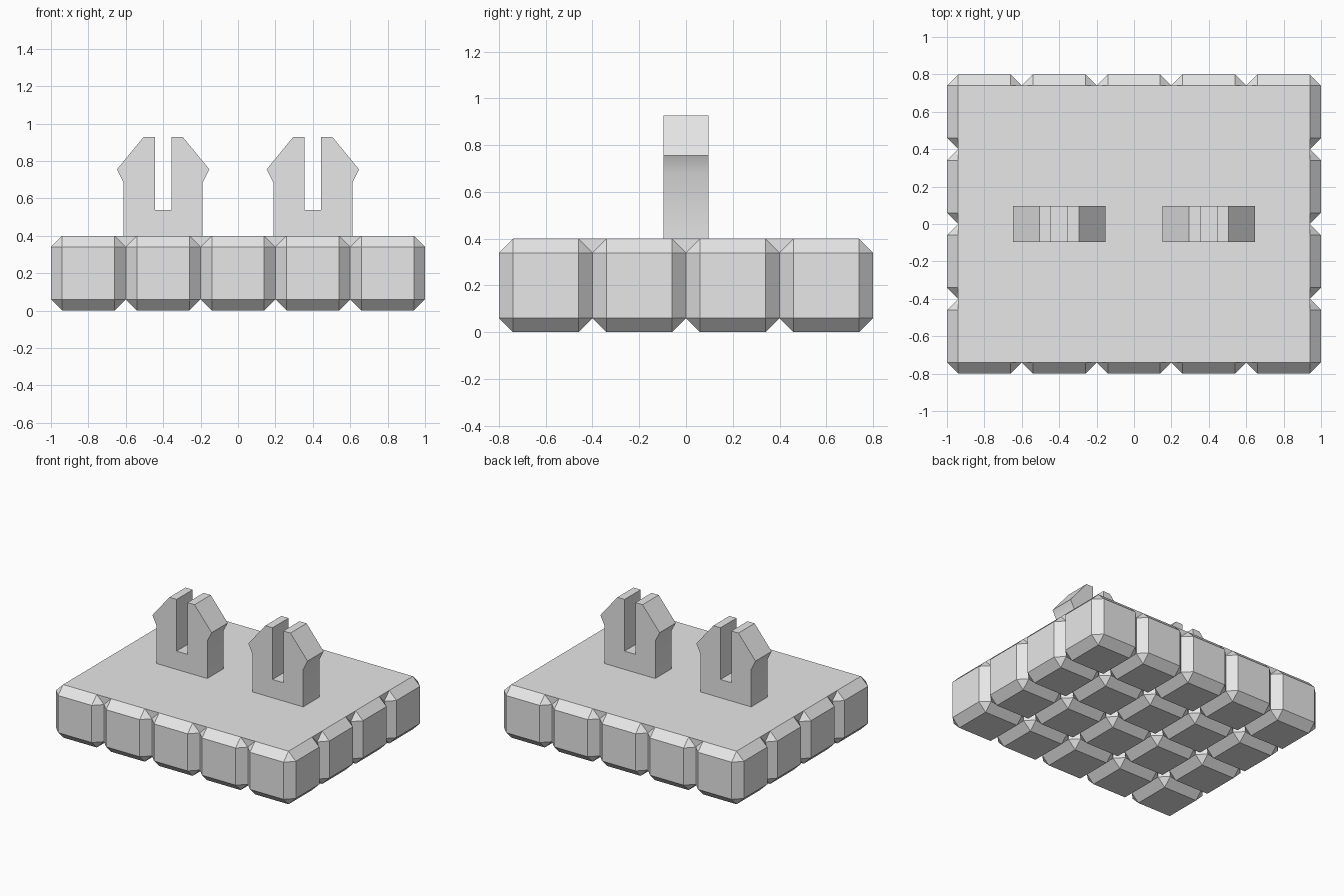
import bpy, bmesh, math
from mathutils import Matrix, Vector

cube = bpy.data.objects.get("Cube")
if cube:
    bpy.data.objects.remove(cube, do_unlink=True)

GREY = (0.8, 0.8, 0.8, 1)
grey = bpy.data.materials.new("light_grey")
grey.use_nodes = True
grey.diffuse_color = GREY
for node in grey.node_tree.nodes:
    if node.type == 'BSDF_PRINCIPLED':
        node.inputs["Base Color"].default_value = GREY

CELL, CHAMFER = 0.4, 0.06
COLS, ROWS = 5, 4
HALF_X, HALF_Y = COLS * CELL / 2, ROWS * CELL / 2


def make_object(name, bm):
    mesh = bpy.data.meshes.new(name)
    bm.to_mesh(mesh)
    bm.free()
    mesh.materials.append(grey)
    obj = bpy.data.objects.new(name, mesh)
    bpy.context.collection.objects.link(obj)
    return obj


# Base: a grid of chamfered blocks, without the faces where they touch
bm = bmesh.new()
for col in range(COLS):
    for row in range(ROWS):
        centre = Vector(((col + 0.5) * CELL - HALF_X,
                         (row + 0.5) * CELL - HALF_Y, CELL / 2))
        block = bmesh.new()
        bmesh.ops.create_cube(block, size=CELL, matrix=Matrix.Translation(centre))
        bmesh.ops.bevel(block, geom=block.edges[:], offset=CHAMFER,
                        segments=1, profile=0.5, affect='EDGES')
        block.normal_update()
        hidden = []
        for f in block.faces:
            c, n = f.calc_center_median(), f.normal
            inner_x = abs(n.x) > 0.9 and abs(c.x) < HALF_X - 0.01
            inner_y = abs(n.y) > 0.9 and abs(c.y) < HALF_Y - 0.01
            if inner_x or inner_y or n.z > 0.9:
                hidden.append(f)
        bmesh.ops.delete(block, geom=hidden, context='FACES')
        part = bpy.data.meshes.new("block_part")
        block.to_mesh(part)
        block.free()
        bm.from_mesh(part)
        bpy.data.meshes.remove(part)
bmesh.ops.remove_doubles(bm, verts=bm.verts, dist=0.0005)
make_object("block_base", bm)

# Flat top plate that fills the grooves between the blocks
bm = bmesh.new()
size = Matrix.Diagonal((2 * (HALF_X - CHAMFER), 2 * (HALF_Y - CHAMFER), CHAMFER, 1))
bmesh.ops.create_cube(bm, size=1, matrix=Matrix.Translation((0, 0, CELL - CHAMFER / 2)) @ size)
make_object("top_plate", bm)

# Snap clips: half profile, mirrored about the slot, then extruded in depth
HALF_PROFILE = [(0.045, 0.538), (0.045, 0.928), (0.105, 0.928),
                (0.247, 0.755), (0.211, 0.683), (0.211, 0.39)]
CLIP_DEPTH = 0.192


def make_clip(name, x):
    outline = HALF_PROFILE + [(-px, pz) for px, pz in reversed(HALF_PROFILE)]
    bm = bmesh.new()
    face = bm.faces.new([bm.verts.new((px, -CLIP_DEPTH / 2, pz)) for px, pz in outline])
    grown = bmesh.ops.extrude_face_region(bm, geom=[face], use_keep_orig=True)
    moved = [v for v in grown["geom"] if isinstance(v, bmesh.types.BMVert)]
    bmesh.ops.translate(bm, verts=moved, vec=(0, CLIP_DEPTH, 0))
    bmesh.ops.recalc_face_normals(bm, faces=bm.faces)
    obj = make_object(name, bm)
    obj.location.x = x
    bpy.ops.object.select_all(action='DESELECT')
    obj.select_set(True)
    bpy.context.view_layer.objects.active = obj
    bpy.ops.object.shade_smooth_by_angle(angle=math.radians(30))


make_clip("left_clip", 0.4)
make_clip("right_clip", -0.4)
